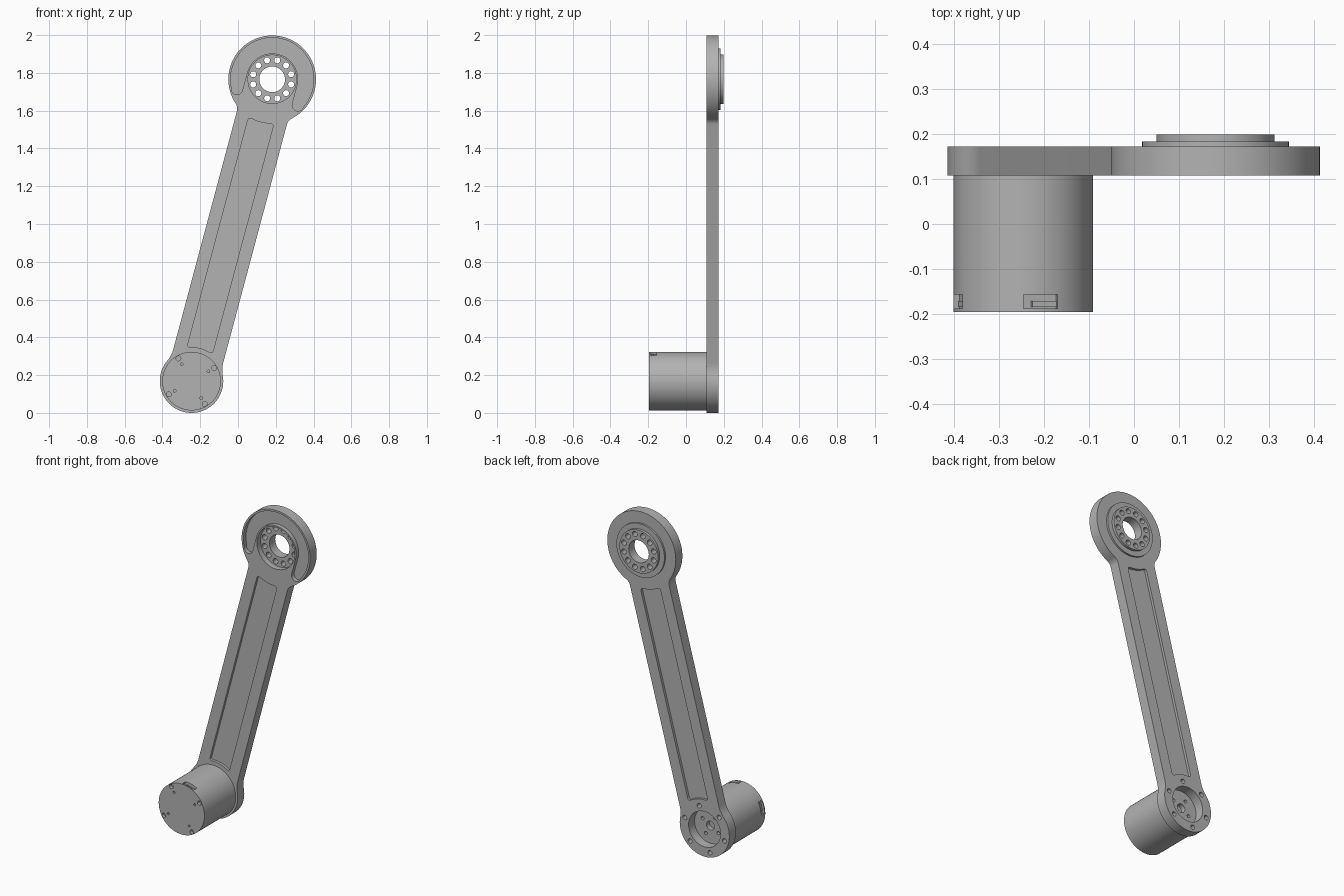
import bpy, bmesh, math
from math import sin, cos, pi, sqrt, atan2, asin, radians

if "Cube" in bpy.data.objects:
    bpy.data.objects.remove(bpy.data.objects["Cube"])

# Local frame: v across the arm, u along it, origin at the lower joint
CX, CZ, TILT, L = -0.246, 0.168, radians(14.96), 1.654
Y0, Y1 = 0.108, 0.172
R_LOW, R_TOP, W = 0.168, 0.232, 0.137

grey = bpy.data.materials.new("grey metal")
grey.diffuse_color = (0.45, 0.45, 0.45, 1)
grey.use_nodes = True
grey.node_tree.nodes["Principled BSDF"].inputs["Base Color"].default_value = grey.diffuse_color


def arc(cv, cu, r, a0, a1, n):
    return [(cv + r * cos(a0 + (a1 - a0) * i / n), cu + r * sin(a0 + (a1 - a0) * i / n))
            for i in range(n + 1)]


def circle(cv, cu, r, n=32):
    return arc(cv, cu, r, 0, 2 * pi, n)[:-1]


def prism(name, outlines, y0, y1, bevel=0):
    """Extrude one or more closed (v, u) outlines from y0 to y1."""
    bm = bmesh.new()
    for pts in outlines:
        rings = []
        for y in (y0, y1):
            rings.append([bm.verts.new((CX + v * cos(TILT) + u * sin(TILT), y,
                                        CZ - v * sin(TILT) + u * cos(TILT))) for v, u in pts])
        a, b = rings
        caps = [bm.faces.new(a), bm.faces.new(b[::-1])]
        n = len(pts)
        for i in range(n):
            j = (i + 1) % n
            bm.faces.new((a[j], a[i], b[i], b[j]))
        if bevel:
            edges = list({e for f in caps for e in f.edges})
            bmesh.ops.bevel(bm, geom=edges, offset=bevel, segments=2, profile=0.5,
                            affect='EDGES')
    bmesh.ops.recalc_face_normals(bm, faces=bm.faces[:])
    me = bpy.data.meshes.new(name)
    bm.to_mesh(me)
    bm.free()
    me.materials.append(grey)
    ob = bpy.data.objects.new(name, me)
    bpy.context.collection.objects.link(ob)
    return ob


def combine(ob, outlines, y0, y1, op='DIFFERENCE', bevel=0):
    """Cut or add prisms, then discard the helper."""
    tool = prism("helper", outlines, y0, y1, bevel)
    mod = ob.modifiers.new("bool", 'BOOLEAN')
    mod.operation, mod.solver, mod.object = op, 'EXACT', tool
    bpy.context.view_layer.objects.active = ob
    bpy.ops.object.modifier_apply(modifier=mod.name)
    bpy.data.objects.remove(tool, do_unlink=True)


def ring_of_holes(cu, ring_r, r, count, start=0, n=16):
    return [circle(ring_r * cos(start + 2 * pi * k / count),
                   cu + ring_r * sin(start + 2 * pi * k / count), r, n) for k in range(count)]


def mirrored(half):
    return half + [(-v, u) for v, u in reversed(half) if abs(v) > 1e-6]


# Arm outline: two round ends blended into a straight bar
def arm_outline():
    f1, f2 = 0.15, 0.05
    d1 = sqrt((R_LOW + f1) ** 2 - (W + f1) ** 2)
    d2 = sqrt((R_TOP + f2) ** 2 - (W + f2) ** 2)
    a1, a2 = atan2(d1, W + f1), atan2(-d2, W + f2)
    half = arc(0, 0, R_LOW, -pi / 2, a1, 32)
    half += arc(W + f1, d1, f1, pi + a1, pi, 8)[1:]
    half += arc(W + f2, L - d2, f2, pi, pi + a2, 10)
    half += arc(0, L, R_TOP, a2, pi / 2, 40)[1:]
    return mirrored(half)


# Long pocket whose ends follow the round joints
def pocket_outline():
    w, c = 0.069, 0.02

    def end(r, s, base):
        at = lambda v: sqrt(r * r - v * v)
        p0, p1, p2 = (w - c, at(w - c)), (w, at(w)), (w, at(w) + c)
        pts = [((w - c) * i / 6, at((w - c) * i / 6)) for i in range(6)]
        for i in range(7):
            t = i / 6
            pts.append(tuple((1 - t) ** 2 * p0[k] + 2 * t * (1 - t) * p1[k] + t * t * p2[k]
                             for k in (0, 1)))
        return [(v, base + s * u) for v, u in pts]
    return mirrored(end(0.18, 1, 0) + end(0.235, -1, L)[::-1])


# C-shaped groove round the upper joint
def groove_outline():
    r, ri, drop = 0.22, 0.137, 0.098
    t = asin(drop / r)
    vo = r * cos(t)
    mid, er = (vo + ri) / 2, (vo - ri) / 2
    pts = arc(0, L, r, -t, pi + t, 64)
    pts += arc(-mid, L - drop, er, pi, 2 * pi, 10)[1:]
    pts += arc(0, L, ri, pi, 0, 40)
    pts += arc(mid, L - drop, er, pi, 2 * pi, 10)[:-1]
    return pts


arm = prism("arm", [arm_outline()], Y0, Y1)
combine(arm, [pocket_outline()], Y0 - 0.05, Y0 + 0.016)
combine(arm, [pocket_outline()], Y1 - 0.016, Y1 + 0.05)
combine(arm, [groove_outline()], Y0 - 0.05, Y0 + 0.025)
# Stepped hub on the back of the upper joint
combine(arm, [circle(0, L, 0.163, 72)], Y1 - 0.02, 0.183, 'UNION')
combine(arm, [circle(0, L, 0.131, 72)], Y1 - 0.01, 0.199, 'UNION', 0.004)
combine(arm, [circle(0, L, 0.128, 72)], Y0 - 0.05, Y0 + 0.035)
combine(arm, [circle(0, L, 0.068, 48)] + ring_of_holes(L, 0.104, 0.016, 12), 0, 0.3)
# Lower joint: open seat and screw holes on the back
combine(arm, [circle(0, 0, 0.108, 64)], 0, 0.3)
combine(arm, ring_of_holes(0, 0.139, 0.014, 6, pi / 2), Y1 - 0.04, 0.3)

# Motor housing
motor = prism("motor_housing", [circle(0, 0, 0.155, 96)], -0.195, 0.114, 0.002)
combine(motor, ring_of_holes(0, 0.139, 0.013, 4, pi / 4), -0.3, -0.175)
combine(motor, ring_of_holes(0, 0.103, 0.007, 4, pi / 4, 12), -0.3, -0.18)
combine(motor, [circle(0, 0, 0.027)] + ring_of_holes(0, 0.062, 0.01, 4, pi / 4), 0.085, 0.3)


# Connector windows in the housing side, each with a small plug
def side_rect(v0, v1, u0, u1, turn):
    pts = [(v0, u0), (v1, u0), (v1, u1), (v0, u1)]
    return [(v * cos(turn) - u * sin(turn), v * sin(turn) + u * cos(turn)) for v, u in pts]


turns = (0, pi / 2)
combine(motor, [side_rect(-0.039, 0.039, 0.136, 0.18, t) for t in turns], -0.188, -0.157)
plugs = prism("connector_plugs", [side_rect(-0.018, 0.038, 0.125, 0.145, t) for t in turns],
              -0.184, -0.171)

for ob in (arm, motor, plugs):
    bpy.ops.object.select_all(action='DESELECT')
    ob.select_set(True)
    bpy.context.view_layer.objects.active = ob
    bpy.ops.object.shade_smooth_by_angle(angle=radians(30))
